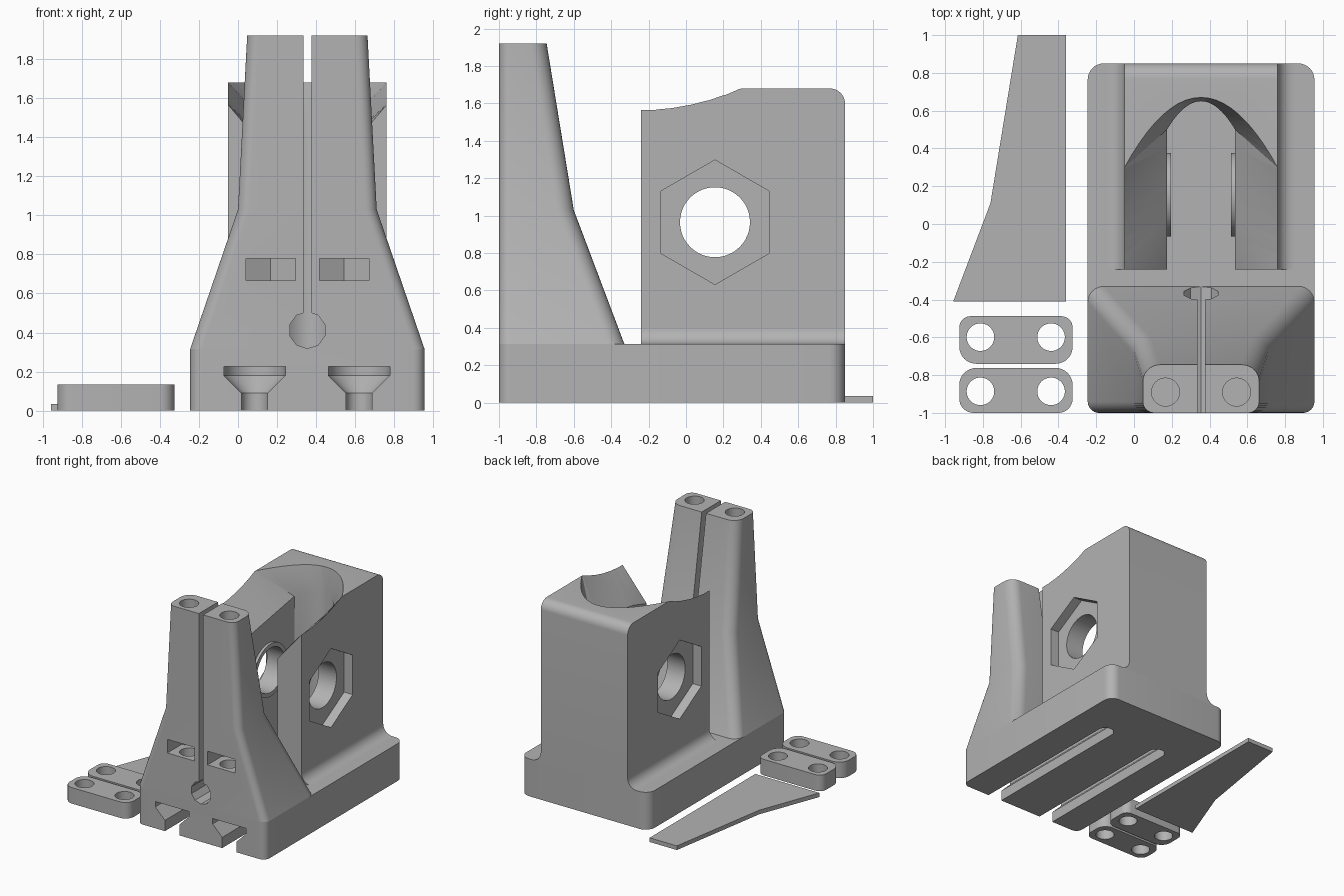
import bpy, bmesh
from math import sin, cos, pi, radians

if "Cube" in bpy.data.objects:
    bpy.data.objects.remove(bpy.data.objects["Cube"], do_unlink=True)

GREY = bpy.data.materials.new("plain grey")
GREY.use_nodes = True
GREY.diffuse_color = (0.45, 0.45, 0.45, 1)
GREY.node_tree.nodes["Principled BSDF"].inputs["Base Color"].default_value = (0.45, 0.45, 0.45, 1)

MID = 0.355            # centre line of the main body in x
TOP = 0.315            # top of the base
AXLE = (0.155, 0.965)  # y, z of the cross bore


def loft(name, rings):
    """Closed solid through rings with equal point counts."""
    bm = bmesh.new()
    loops = [[bm.verts.new(p) for p in ring] for ring in rings]
    n = len(loops[0])
    for lo, hi in zip(loops, loops[1:]):
        for i in range(n):
            j = (i + 1) % n
            bm.faces.new((lo[i], lo[j], hi[j], hi[i]))
    bm.faces.new(loops[0][::-1])
    bm.faces.new(loops[-1])
    bmesh.ops.recalc_face_normals(bm, faces=bm.faces)
    mesh = bpy.data.meshes.new(name)
    bm.to_mesh(mesh)
    bm.free()
    mesh.materials.append(GREY)
    obj = bpy.data.objects.new(name, mesh)
    bpy.context.collection.objects.link(obj)
    return obj


def prism(name, pts, axis, a, b):
    """Extrude a 2D outline along an axis from a to b."""
    place = {"x": lambda p, q, t: (t, p, q),
             "y": lambda p, q, t: (p, t, q),
             "z": lambda p, q, t: (p, q, t)}[axis]
    return loft(name, [[place(p, q, t) for p, q in pts] for t in (a, b)])


def arc(cx, cy, r, start, end, n=8):
    angles = [radians(start + (end - start) * i / n) for i in range(n + 1)]
    return [(cx + r * cos(t), cy + r * sin(t)) for t in angles]


def circle(cx, cy, r, n=40, start=0):
    return arc(cx, cy, r, start, start + 360, n)[:-1]


def box(x0, x1, y0, y1):
    return [(x0, y0), (x1, y0), (x1, y1), (x0, y1)]


def rounded(x0, x1, y0, y1, front, back):
    """Rectangle outline with separate front and back corner radii."""
    return (arc(x0 + front, y0 + front, front, 180, 270)
            + arc(x1 - front, y0 + front, front, 270, 360)
            + arc(x1 - back, y1 - back, back, 0, 90)
            + arc(x0 + back, y1 - back, back, 90, 180))


def at(outline, z):
    return [(x, y, z) for x, y in outline]


def cut(target, cutters):
    """Subtract the cutters from the target and remove them."""
    bpy.context.view_layer.objects.active = target
    for c in cutters:
        c.hide_render = True
        mod = target.modifiers.new("cut", "BOOLEAN")
        mod.operation, mod.solver, mod.object = "DIFFERENCE", "EXACT", c
        bpy.ops.object.modifier_apply(modifier=mod.name)
        bpy.data.objects.remove(c, do_unlink=True)


parts = []

# Base with two undercut slots for screw heads, open at the front
base = prism("base", rounded(-0.245, 0.955, -1, 0.85, 0.06, 0.085), "z", 0, TOP)
slots = []
for x in (0.085, 0.62):
    def track(r):
        return [(x - r, -1.1), (x + r, -1.1)] + arc(x, 0.38, r, 0, 180, 16)
    slots.append(loft("slot_cutter", [at(track(r), z) for r, z in
                 ((0.067, -0.1), (0.067, 0.09), (0.157, 0.18), (0.157, 0.225))]))
cut(base, slots)
parts.append(base)

# Tapered split tower
tower = loft("clamp_tower", [
    at(rounded(-0.245, 0.955, -1, -0.33, 0.06, 0.085), TOP),
    at(rounded(0.0, 0.71, -1, -0.6, 0.06, 0.09), 1.03),
    at(rounded(0.047, 0.663, -1, -0.745, 0.06, 0.09), 1.92)])
cutters = [prism("split", box(MID - 0.02, MID + 0.02, 0.42, 2), "y", -1.1, 0),
           prism("relief_hole", circle(MID, 0.412, 0.094, 10, 18), "y", -1.1, 0)]
for x in (0.167, 0.543):
    nut = [(x - 0.127, -1.1), (x + 0.127, -1.1), (x + 0.127, -0.816),
           (x, -0.743), (x - 0.127, -0.816)]
    cutters += [prism("nut_pocket", nut, "z", 0.665, 0.78),
                prism("screw_hole", circle(x, -0.89, 0.074), "z", 0.5, 2)]
cut(tower, cutters)
parts.append(tower)

# Bearing block with a rounded top rear edge
side = [(-0.24, TOP), (0.85, TOP)] + arc(0.77, 1.6, 0.08, 0, 90) + [(-0.24, 1.68)]
block = prism("bearing_block", side, "x", -0.05, 0.76)

# Channel through the block, closed by a curved back wall
wall = [(0.18 * (1 - i / 10), 0.65 - 0.15 * (1 - i / 10) ** 2) for i in range(11)]
outline = [(MID + u, y) for u, y in [(0.18, -0.4)] + wall]
outline += [(2 * MID - x, y) for x, y in outline[-2::-1]]
channel = prism("channel_cutter", outline, "z", 0.1, 2.2)

# Flared throat: ruled surface from the channel edge up to the rim
rim = [(0.405, -0.3, 1.565)]
edge = [(0.18, -0.3, 1.28)]
for i in range(7):
    t = i / 6
    rim.append((0.405, -0.24 + 0.54 * t, 1.565 + 0.115 * t * t))
    edge.append((0.18, -0.07 + 0.57 * t, 1.35 + 0.1 * t))
for i in range(1, 11):
    s = 1 - i / 10
    rim.append((0.405 * s, 0.67 - 0.37 * s * s, 1.68))
    edge.append((0.18 * s, 0.65 - 0.15 * s * s, 1.5 - 0.05 * s))
rim = [tuple(e + 1.18 * (r - e) for r, e in zip(a, b)) for a, b in zip(rim, edge)]


def both(half, z=None):
    pts = [(u, y, h if z is None else z) for u, y, h in half]
    return ([(MID + u, y, h) for u, y, h in pts]
            + [(MID - u, y, h) for u, y, h in pts[-2::-1]])


inner = [(u * 0.96, y - 0.01, h) for u, y, h in edge]
throat = loft("throat_cutter", [both(inner, 1.1), both(edge), both(rim), both(rim, 2.2)])
bm = bmesh.new()
bm.from_mesh(throat.data)
bmesh.ops.triangulate(bm, faces=bm.faces)
bm.to_mesh(throat.data)
bm.free()

# Cross bore with a hexagonal pocket on each outer side
cut(block, [channel, throat,
            prism("bore", circle(*AXLE, 0.187, 48), "x", -0.5, 1.2),
            prism("hex_right", circle(*AXLE, 0.333, 6, 30), "x", -0.3, 0.03),
            prism("hex_left", circle(*AXLE, 0.333, 6, 30), "x", 0.68, 1)])
parts.append(block)

# Thin raised rings around the bore inside the channel
for name, a, b in (("right_ring", 0.172, 0.197), ("left_ring", 0.513, 0.538)):
    ring = prism(name, circle(*AXLE, 0.222, 48), "x", a, b)
    cut(ring, [prism("bore", circle(*AXLE, 0.187, 48), "x", -0.5, 1.2)])
    parts.append(ring)

# Concave fillets between block and base
for name, s in (("left_fillet", 1), ("right_fillet", -1)):
    curve = [(0.4, TOP)] + arc(0.49, TOP + 0.085, 0.085, 270, 180)
    parts.append(prism(name, [(MID + s * u, z) for u, z in curve], "y", -0.24, 0.85))

# Loose clamp caps with two screw holes each
for name, y0, y1, front, back in (("front_cap", -1, -0.762, 0.075, 0.09),
                                  ("rear_cap", -0.74, -0.488, 0.09, 0.06)):
    cap = loft(name, [at(rounded(-0.925, -0.325, y0, y1, front, back), z) for z in (0, 0.135)])
    yc = (y0 + y1) / 2 + (0.015 if back < front else -0.005)
    cut(cap, [prism("cap_hole", circle(x, yc, 0.073), "z", -0.1, 0.3) for x in (-0.813, -0.439)])
    parts.append(cap)

# Loose flat brace plate
parts.append(prism("brace_plate", [(-0.36, -0.41), (-0.36, 1), (-0.615, 1),
                                   (-0.76, 0.11), (-0.957, -0.41)], "z", 0, 0.035))

# Smooth the rounded faces, keep the edges crisp
bpy.ops.object.select_all(action="DESELECT")
for p in parts:
    p.select_set(True)
bpy.context.view_layer.objects.active = parts[0]
bpy.ops.object.shade_smooth_by_angle(angle=radians(20))
